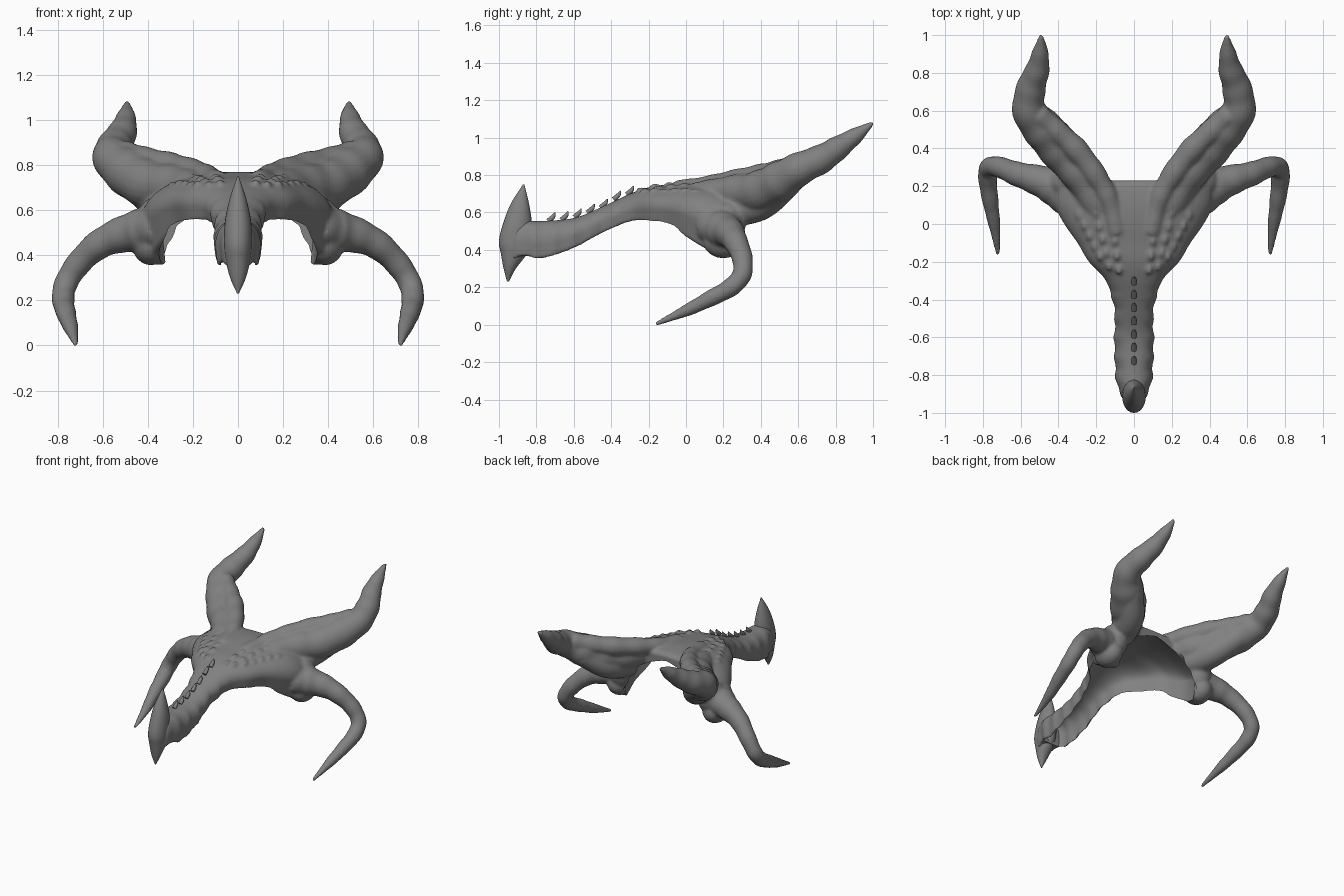
import bpy, bmesh, math
from mathutils import Vector, Matrix

if "Cube" in bpy.data.objects:
    bpy.data.objects.remove(bpy.data.objects["Cube"])

grey = bpy.data.materials.new("bone_grey")
grey.use_nodes = True
grey.diffuse_color = (0.22, 0.22, 0.22, 1)
grey.node_tree.nodes["Principled BSDF"].inputs["Base Color"].default_value = (0.22, 0.22, 0.22, 1)


def spline(points, steps):
    """Smooth curve through tuples of any length."""
    pts = [Vector(p) for p in points]
    pts = [pts[0] * 2 - pts[1]] + pts + [pts[-1] * 2 - pts[-2]]
    out = []
    for a, b, c, d in zip(pts, pts[1:], pts[2:], pts[3:]):
        for i in range(steps):
            t = i / steps
            out.append(0.5 * (2 * b + (c - a) * t + (2 * a - 5 * b + 4 * c - d) * t ** 2
                              + (3 * b - a - 3 * c + d) * t ** 3))
    return out + [pts[-2]]


def loft(bm, rings):
    """Closed skin over rings of equal length."""
    vs = [[bm.verts.new(p) for p in ring] for ring in rings]
    n = len(vs[0])
    faces = [bm.faces.new((a[i], a[(i + 1) % n], b[(i + 1) % n], b[i]))
             for a, b in zip(vs, vs[1:]) for i in range(n)]
    faces += [bm.faces.new(vs[0]), bm.faces.new(vs[-1])]
    bmesh.ops.recalc_face_normals(bm, faces=faces)


def tube(bm, points, side=1, steps=6, ripple=0.0):
    """Round tapering sweep along (x, y, z, radius) points."""
    path = spline(points, steps)
    pos = [Vector((p[0] * side, p[1], p[2])) for p in path]
    rings = []
    for i, p in enumerate(pos):
        tan = (pos[min(i + 1, len(pos) - 1)] - pos[max(i - 1, 0)]).normalized()
        if i == 0:
            normal = tan.orthogonal().normalized()
        else:
            normal = (normal - tan * normal.dot(tan)).normalized()
        other = tan.cross(normal)
        r = max(path[i][3], 0.003) * (1 + ripple * math.sin(i * 1.1))
        rings.append([p + r * (normal * math.cos(a) + other * math.sin(a))
                      for a in (k * math.tau / 20 for k in range(20))])
    loft(bm, rings)


def ball(bm, centre, size):
    mat = Matrix.Translation(centre) @ Matrix.Diagonal((*size, 1))
    bmesh.ops.create_uvsphere(bm, u_segments=16, v_segments=10, radius=1, matrix=mat)


def finish(bm, name):
    mesh = bpy.data.meshes.new(name)
    bm.to_mesh(mesh)
    bm.free()
    mesh.materials.append(grey)
    obj = bpy.data.objects.new(name, mesh)
    bpy.context.collection.objects.link(obj)
    return obj


def activate(obj):
    bpy.ops.object.select_all(action='DESELECT')
    obj.select_set(True)
    bpy.context.view_layer.objects.active = obj


# Head stations: y, half width, ridge height, lower edge height
stations = spline([
    (-.94, .045, .52, .34), (-.87, .085, .555, .37), (-.77, .10, .555, .355),
    (-.6, .105, .57, .41), (-.45, .105, .63, .49), (-.3, .15, .70, .55),
    (-.2, .24, .735, .55), (-.1, .30, .75, .53), (0, .37, .765, .47),
    (.1, .42, .77, .41), (.2, .43, .76, .36), (.23, .42, .74, .37)], 5)


def section(st, side_inset=0.0, top_inset=0.0, drop=0.0, power=.9):
    """Arched cross-section with a tucked lower edge."""
    y, w, top, edge = st
    if y < -.35:
        w += .006 * math.sin(y * 60)
    mid = edge + .42 * (top - edge)
    w, top = w - side_inset, top - top_inset
    half = []
    for k in range(13):
        a = math.pi / 2 * k / 12
        half.append((w * math.sin(a) ** power, mid + (top - mid) * max(0, math.cos(a)) ** power))
    half.append((w * .9, edge - drop))
    left = [Vector((-x, y, z)) for x, z in reversed(half[1:])]
    return left + [Vector((x, y, z)) for x, z in half]


def surface_z(x, y):
    """Height of the head surface above a point."""
    st = min(stations, key=lambda s: abs(s[0] - y))
    mid = st[3] + .42 * (st[2] - st[3])
    return mid + (st[2] - mid) * math.sqrt(max(0, 1 - (x / st[1]) ** 2))


# Solid head
head = bmesh.new()
loft(head, [section(s) for s in stations])

# Swept horns with brow ridges and deep roots, tusks and cheeks
horn = [(.18, .08, .68, .085), (.27, .25, .70, .10), (.38, .38, .71, .11),
        (.48, .50, .765, .108), (.555, .6, .83, .09), (.545, .72, .885, .078),
        (.51, .82, .95, .063), (.495, .92, 1.02, .04), (.492, 1.0, 1.08, .01)]
brow = [(.09, -.05, .72, .05), (.13, .12, .742, .055), (.2, .25, .767, .06),
        (.3, .385, .792, .064), (.41, .49, .818, .062), (.51, .58, .85, .06)]
root = [(.26, .14, .62, .09), (.32, .29, .62, .09), (.37, .41, .655, .09), (.47, .53, .75, .08)]
tusk = [(.34, .12, .53, .09), (.42, .195, .51, .10), (.52, .235, .49, .08),
        (.62, .265, .445, .065), (.71, .3, .36, .056), (.765, .3, .27, .052),
        (.775, .24, .2, .05), (.76, .12, .135, .043), (.74, 0, .075, .032),
        (.72, -.165, .002, .01)]
for side in (1, -1):
    tube(head, horn, side, ripple=.03)
    tube(head, brow, side, ripple=.04)
    tube(head, root, side)
    tube(head, tusk, side, ripple=.025)
    # Cheek lobe and the flesh joining it to the horn
    ball(head, (.385 * side, .2, .445), (.085, .11, .09))
    ball(head, (.36 * side, .22, .54), (.095, .1, .12))
    # Rows of forehead studs
    for x0, x1, y0, y1 in ((.08, .12, -.24, .06), (.13, .20, -.22, .06), (.18, .29, -.17, .05)):
        for k in range(5):
            t = k / 4
            x, y = x0 + (x1 - x0) * t, y0 + (y1 - y0) * t
            ball(head, (x * side, y, surface_z(x, y) + .005), (.017, .03, .015))

mask = finish(head, "horned_mask")

# Hollow underside, narrowing to a pointed arch at the back
hollow = bmesh.new()
inner = [s for s in stations if s[0] > -.86]
inner.append(inner[-1] + Vector((.03, 0, 0, 0)))
rings = []
for s in inner:
    t = min(1, max(0, (s[0] + .05) / .27))
    rings.append(section(s, .018 + .065 * t, .018 + .015 * t, .2, .9 + .65 * t))
loft(hollow, rings)
cutter = finish(hollow, "hollow_cutter")
cutter.hide_render = True

remesh = mask.modifiers.new("Blend", 'REMESH')
remesh.mode = 'VOXEL'
remesh.voxel_size = .01
soften = mask.modifiers.new("Soften", 'SMOOTH')
soften.factor = .5
soften.iterations = 6
cut = mask.modifiers.new("Hollow", 'BOOLEAN')
cut.operation = 'DIFFERENCE'
cut.solver = 'EXACT'
cut.object = cutter
activate(mask)
bpy.ops.object.convert(target='MESH')
bpy.data.objects.remove(cutter)
mask.data.materials.clear()
mask.data.materials.append(grey)

# Upright blade at the snout: height, front y, back y, half width
blade = bmesh.new()
rings = []
for z, front, back, w in spline([
        (.23, -.957, -.947, .004), (.3, -.975, -.91, .035), (.38, -.99, -.85, .055),
        (.45, -1, -.83, .062), (.55, -.975, -.825, .058), (.65, -.935, -.84, .037),
        (.75, -.872, -.864, .003)], 5):
    rings.append([((w * math.sin(a)), (front + back) / 2 + (back - front) / 2 * math.cos(a), z)
                  for a in (k * math.tau / 24 for k in range(24))])
loft(blade, rings)
nose = finish(blade, "snout_blade")

# Backswept spikes along the snout ridge
spikes = bmesh.new()
for k in range(7):
    y = -.72 + k * .07
    z = surface_z(0, y)
    tube(spikes, [(0, y - .018, z - .004, .013), (0, y + .008, z + .018, .012),
                  (0, y + .02, z + .042, .003)], steps=4)
ridge = finish(spikes, "ridge_spikes")

for obj in (mask, nose, ridge):
    activate(obj)
    bpy.ops.object.shade_smooth_by_angle(angle=math.radians(50))
